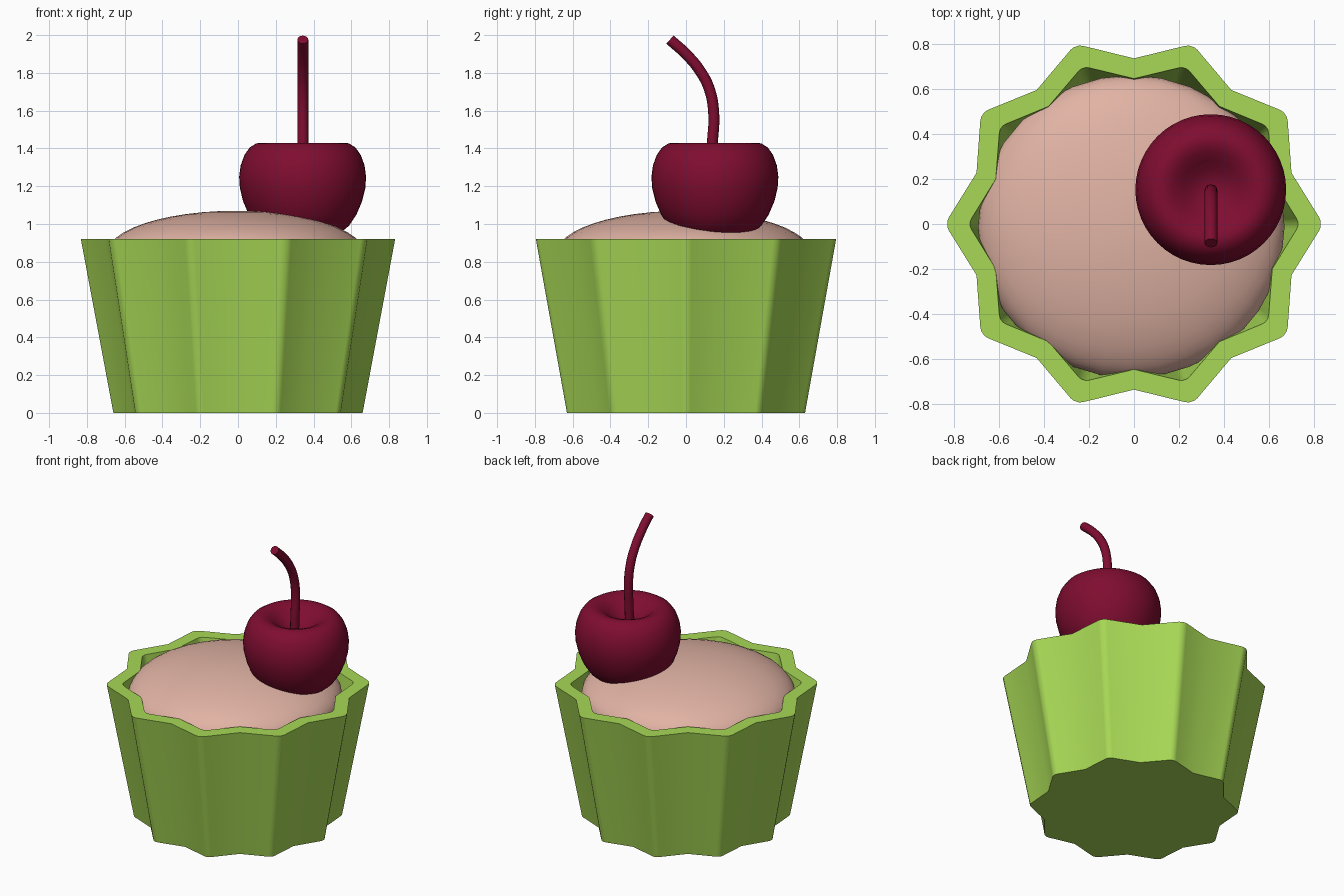
import bpy, bmesh
from math import sin, cos, radians, tau

if "Cube" in bpy.data.objects:
    bpy.data.objects.remove(bpy.data.objects["Cube"], do_unlink=True)


def make_material(name, rgb):
    mat = bpy.data.materials.new(name)
    mat.use_nodes = True
    mat.diffuse_color = (*rgb, 1)
    mat.node_tree.nodes["Principled BSDF"].inputs["Base Color"].default_value = (*rgb, 1)
    mat.roughness = 0.5
    return mat


green = make_material("lime green", (0.39, 0.69, 0.092))
cream = make_material("pale pink cream", (0.75, 0.45, 0.37))
red = make_material("cherry red", (0.215, 0.004, 0.03))


def smooth(obj, angle):
    bpy.ops.object.select_all(action="DESELECT")
    obj.select_set(True)
    bpy.context.view_layer.objects.active = obj
    bpy.ops.object.shade_smooth_by_angle(angle=radians(angle))


def loft(name, rings, mat, angle, location=(0, 0, 0)):
    """Skin a stack of equal rings and cap both ends."""
    bm = bmesh.new()
    loops = [[bm.verts.new(p) for p in ring] for ring in rings]
    n = len(loops[0])
    for a, b in zip(loops, loops[1:]):
        for i in range(n):
            j = (i + 1) % n
            bm.faces.new((a[i], a[j], b[j], b[i]))
    bm.faces.new(loops[0][::-1])
    bm.faces.new(loops[-1])
    bmesh.ops.recalc_face_normals(bm, faces=bm.faces)
    mesh = bpy.data.meshes.new(name)
    bm.to_mesh(mesh)
    bm.free()
    mesh.materials.append(mat)
    obj = bpy.data.objects.new(name, mesh)
    obj.location = location
    bpy.context.collection.objects.link(obj)
    smooth(obj, angle)
    return obj


def circle(r, z, n=48):
    return [(r * cos(tau * i / n), r * sin(tau * i / n), z) for i in range(n)]


def star(tip, valley, z, scale=1):
    """Ten-pointed fluted outline with softened tips."""
    pts = []
    for k in range(10):
        for offset, r in ((-2, tip - 0.006), (-0.8, tip), (0.8, tip),
                          (2, tip - 0.006), (18, valley)):
            a = radians(36 * k + offset)
            pts.append((r * scale * cos(a), r * scale * sin(a), z))
    return pts


# Fluted cup: outer wall, rim, inner wall and floor
TOP, TAPER = 0.92, 0.793
loft("cup", [star(0.832, 0.738, 0, TAPER), star(0.832, 0.738, TOP),
             star(0.73, 0.648, TOP), star(0.73, 0.648, 0.1, 0.81)], green, 30)

# Domed cream filling
bpy.ops.mesh.primitive_uv_sphere_add(segments=32, ring_count=24, radius=1,
                                     location=(-0.012, -0.012, 0.843))
filling = bpy.context.object
filling.name = "filling"
filling.scale = (0.683, 0.675, 0.227)
filling.data.materials.append(cream)
smooth(filling, 60)

# Cherry with a dimple on top
CHERRY = (0.342, 0.153)
profile = [(0.03, 0.90), (0.12, 0.91), (0.19, 0.945), (0.245, 0.99), (0.285, 1.05),
           (0.315, 1.12), (0.332, 1.19), (0.336, 1.25), (0.328, 1.31), (0.308, 1.365),
           (0.28, 1.405), (0.245, 1.427), (0.21, 1.43), (0.17, 1.415), (0.13, 1.385),
           (0.09, 1.355), (0.05, 1.335), (0.015, 1.33)]
loft("cherry", [circle(r, z) for r, z in profile], red, 60, (*CHERRY, 0))

# Curved stem
path = [(0.135, 1.30), (0.14, 1.43), (0.147, 1.58), (0.125, 1.71),
        (0.075, 1.81), (0.0, 1.90), (-0.085, 1.976)]
curve = bpy.data.curves.new("stem", "CURVE")
curve.dimensions = "3D"
curve.bevel_depth = 0.029
curve.bevel_resolution = 4
curve.resolution_u = 5
curve.use_fill_caps = True
spline = curve.splines.new("BEZIER")
spline.bezier_points.add(len(path) - 1)
for point, (y, z) in zip(spline.bezier_points, path):
    point.co = (0.343, y, z)
    point.handle_left_type = point.handle_right_type = "AUTO"
curve.materials.append(red)
stem = bpy.data.objects.new("stem", curve)
bpy.context.collection.objects.link(stem)
bpy.ops.object.select_all(action="DESELECT")
stem.select_set(True)
bpy.context.view_layer.objects.active = stem
bpy.ops.object.convert(target="MESH")
smooth(bpy.context.object, 45)
